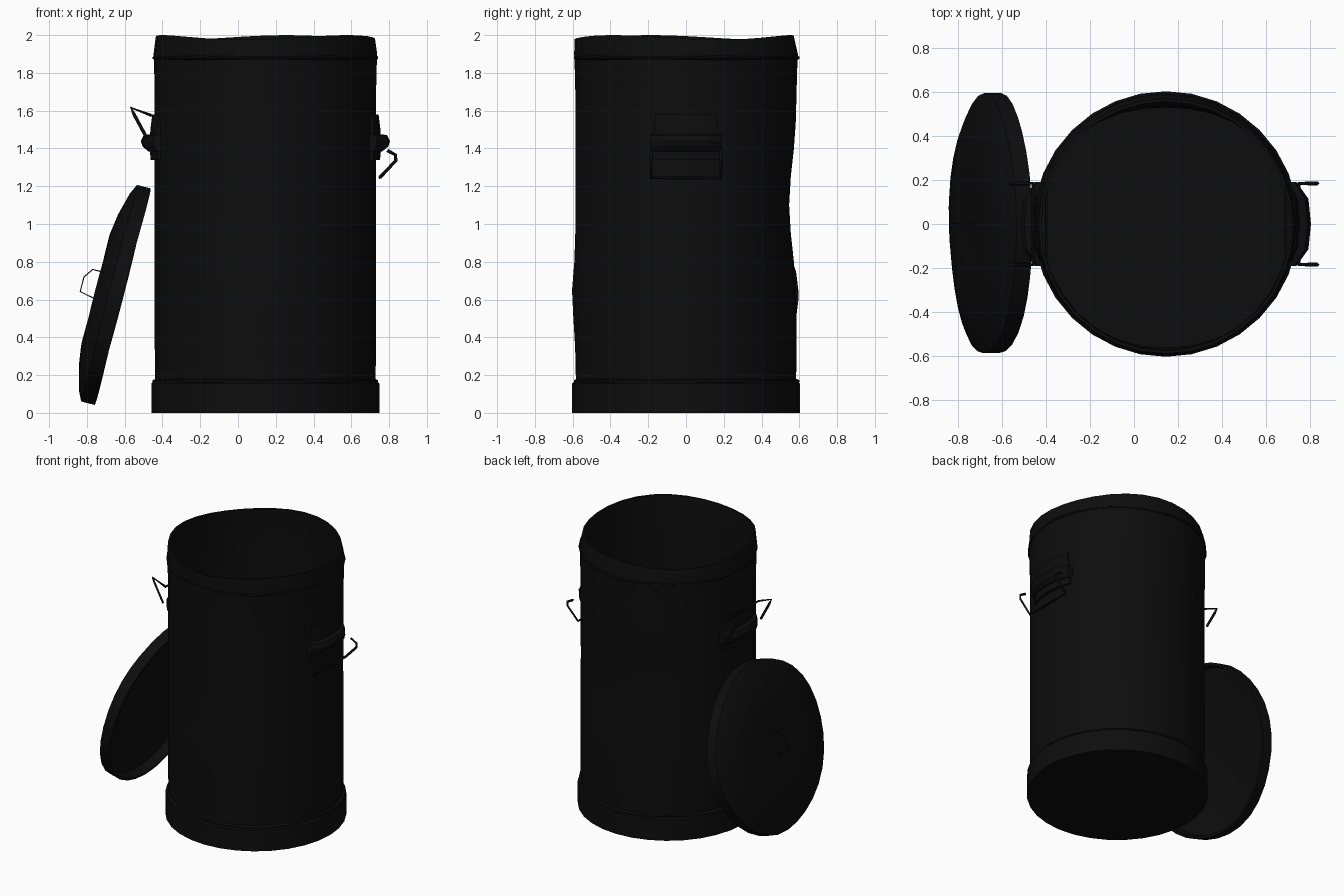
import bpy, bmesh
from math import sin, cos, tau, pi, exp, radians
from mathutils import Matrix, Vector

cube = bpy.data.objects.get("Cube")
if cube:
    bpy.data.objects.remove(cube)

black = bpy.data.materials.new("sooty black")
black.use_nodes = True
colour = (0.004, 0.004, 0.004, 1)
black.diffuse_color = colour
black.node_tree.nodes["Principled BSDF"].inputs["Base Color"].default_value = colour

CX = 0.145   # can axis
SIDES = 32


def finish(name, bm, smooth=True):
    bmesh.ops.recalc_face_normals(bm, faces=bm.faces)
    mesh = bpy.data.meshes.new(name)
    bm.to_mesh(mesh)
    bm.free()
    mesh.materials.append(black)
    obj = bpy.data.objects.new(name, mesh)
    bpy.context.collection.objects.link(obj)
    if smooth:
        bpy.ops.object.select_all(action='DESELECT')
        obj.select_set(True)
        bpy.context.view_layer.objects.active = obj
        bpy.ops.object.shade_smooth_by_angle(angle=radians(35))
    return obj


def lathe(name, profile, warp, matrix, closed=False):
    """Revolve (radius, height) points; warp(angle, r, z) returns the dented r, z."""
    bm = bmesh.new()
    rings = []
    for r, z in profile:
        if r == 0:
            rings.append([bm.verts.new((0, 0, z))] * SIDES)
            continue
        ring = []
        for i in range(SIDES):
            a = tau * i / SIDES
            rr, zz = warp(a, r, z)
            ring.append(bm.verts.new((rr * cos(a), rr * sin(a), zz)))
        rings.append(ring)
    pairs = list(zip(rings, rings[1:]))
    if closed:
        pairs.append((rings[-1], rings[0]))
    for low, high in pairs:
        for i in range(SIDES):
            j = (i + 1) % SIDES
            corners = dict.fromkeys((low[i], low[j], high[j], high[i]))
            bm.faces.new(list(corners))
    bm.transform(matrix)
    return finish(name, bm)


def bump(a, z, a0, z0, aw, zw):
    d = (a - a0 + pi) % tau - pi
    return exp(-(d / aw) ** 2 - ((z - z0) / zw) ** 2)


def dent(a, r, z):
    """Battered sheet metal: a hollow at the back, a bulge at the front, a wavy rim."""
    if z < 0.2:
        return r, z
    r -= 0.04 * bump(a, z, pi / 2, 1.1, 0.6, 0.3)
    r += 0.018 * bump(a, z, -pi / 2, 0.62, 0.35, 0.16)
    if z > 1.9:
        r += 0.01 * cos(a + pi / 2)
        z -= 0.012 + 0.012 * sin(3 * a + 0.6)
    return r, z


# Can: outer wall, rolled rim, inner wall and floor in one revolved skin
wall = [(0, 0), (0.604, 0), (0.604, 0.155), (0.583, 0.175)]
wall += [(0.586, 0.2 + 0.15 * i) for i in range(1, 11)]
wall += [(0.59, 1.86), (0.592, 1.9), (0.58, 2.0), (0.567, 2.0), (0.57, 1.86)]
wall += [(0.57, 1.7 - 0.15 * i) for i in range(0, 10)]
wall += [(0.57, 0.03), (0, 0.03)]
lathe("can_body", wall, dent, Matrix.Translation((CX, 0, 0)))

# Thin hoops pressed around the top and bottom
for name, z in (("bottom_hoop", 0.168), ("top_hoop", 1.88)):
    hoop = [(0.57 if z < 1 else 0.58, z - 0.018), (0.6, z - 0.005),
            (0.6, z + 0.005), (0.57 if z < 1 else 0.58, z + 0.018)]
    lathe(name, hoop, lambda a, r, z: (r + 0.004 * sin(5 * a) - 0.003, z),
          Matrix.Translation((CX, 0, 0)), closed=True)

# Domed lid leaning against the side
lid_place = Matrix.Translation((-0.61, 0, 0.615)) @ Matrix.Rotation(-1.318, 4, 'Y')
lid = [(0, 0.135), (0.16, 0.14), (0.31, 0.148), (0.42, 0.132), (0.54, 0.1),
       (0.592, 0.075), (0.592, 0.0), (0.575, 0.0), (0.565, 0.065),
       (0.42, 0.1), (0.2, 0.115), (0, 0.115)]
lathe("lid", lid, lambda a, r, z: (r * (1 + 0.008 * sin(5 * a)), z + 0.006 * sin(3 * a) * r),
      lid_place)


def wire(name, points, radius, matrix=Matrix()):
    """Bent wire made from a bevelled polyline, converted to mesh."""
    curve = bpy.data.curves.new(name, 'CURVE')
    curve.dimensions = '3D'
    curve.bevel_depth = radius
    curve.bevel_resolution = 0
    curve.use_fill_caps = True
    line = curve.splines.new('POLY')
    line.points.add(len(points) - 1)
    for p, co in zip(line.points, points):
        p.co = (*(matrix @ Vector(co)), 1)
    curve.materials.append(black)
    obj = bpy.data.objects.new(name, curve)
    bpy.context.collection.objects.link(obj)
    return obj


# Thin pull on the lid
wire("lid_pull", [(0.1, 0, 0.13), (0.1, 0, 0.19), (0.05, 0, 0.225),
                  (-0.03, 0, 0.225), (-0.05, 0, 0.13)], 0.003, lid_place)


def bracket(name, side, layers):
    """Stack of outlines (reach, half width, z) following the wall's curve."""
    bm = bmesh.new()
    rows = []
    for reach, half, z in layers:
        row = []
        for t in (-1, -0.6, 0, 0.6, 1):
            y = half * t
            edge = (0.585 ** 2 - y * y) ** 0.5
            out = edge + reach * (1 if abs(t) < 1 else 0.55)
            row.append(bm.verts.new((CX + side * out, y, z)))
        for t in (1, -1):
            y = half * t
            row.append(bm.verts.new((CX + side * ((0.57 ** 2 - y * y) ** 0.5), y, z)))
        rows.append(row)
    for low, high in zip(rows, rows[1:]):
        n = len(low)
        for i in range(n):
            j = (i + 1) % n
            bm.faces.new((low[i], low[j], high[j], high[i]))
    bm.faces.new(rows[0])
    bm.faces.new(rows[-1])
    return finish(name, bm, smooth=False)


# Side handle plates and the sleeves that hold the bails
for name, side in (("left", 1), ("right", -1)):
    bracket(name + "_handle_plate", side,
            [(0.022, 0.18, 1.34), (0.028, 0.18, 1.4), (0.024, 0.17, 1.5), (0.014, 0.16, 1.58)])
    bracket(name + "_handle_sleeve", side,
            [(0.035, 0.19, 1.385), (0.065, 0.19, 1.41), (0.075, 0.19, 1.44),
             (0.06, 0.19, 1.47), (0.03, 0.19, 1.475)])

# Bails: the left one hangs down, the right one is bent upward
left_bail = [(0.79, 1.39), (0.835, 1.365), (0.835, 1.335), (0.75, 1.245)]
right_bail = [(-0.48, 1.45), (-0.55, 1.58), (-0.565, 1.615), (-0.46, 1.575)]
for name, path in (("left_bail", left_bail), ("right_bail", right_bail)):
    near = [(x, -0.185, z) for x, z in path]
    far = [(x, 0.185, z) for x, z in reversed(path)]
    wire(name, near + far, 0.009)
